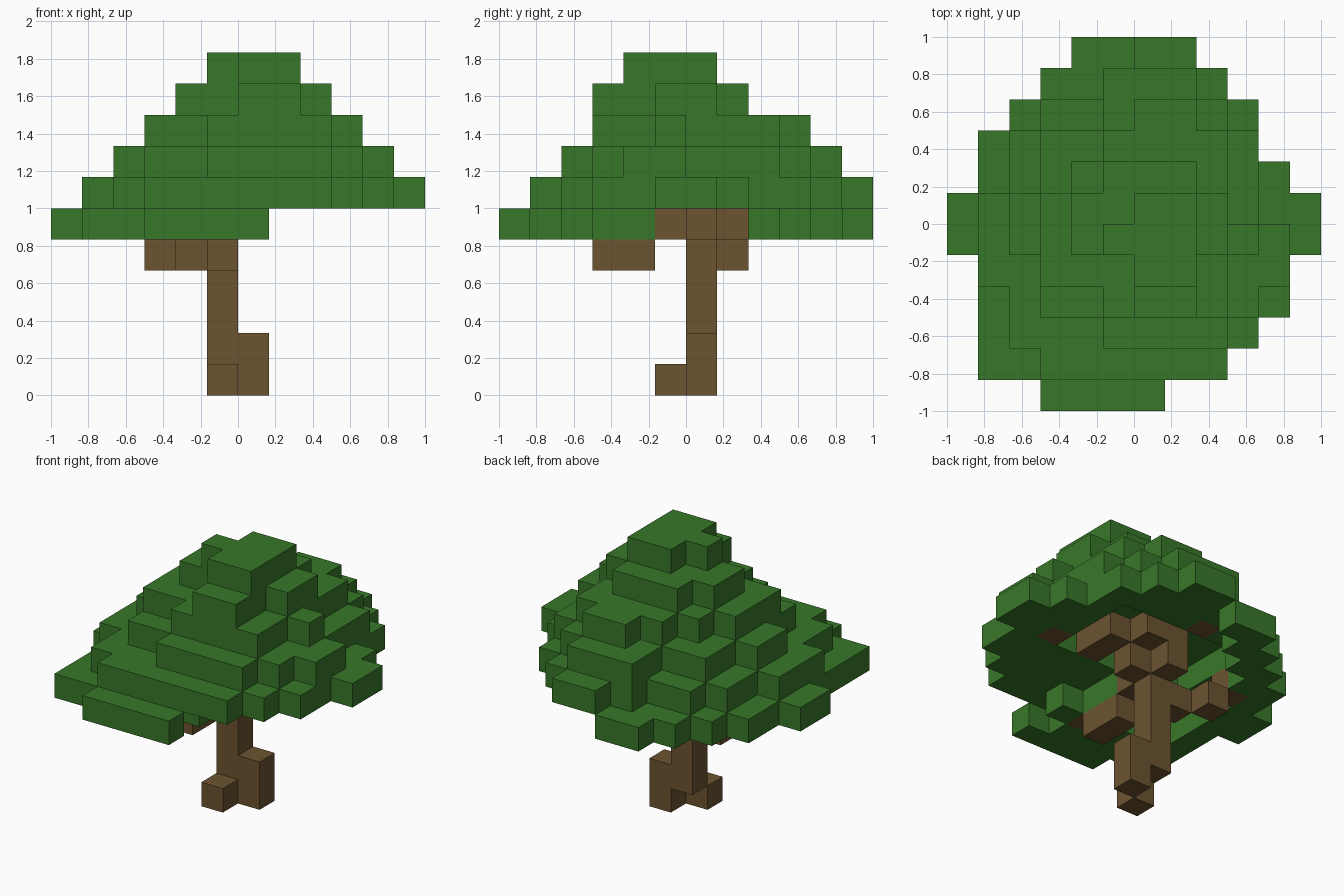
import bpy
import bmesh
import math
from mathutils import Vector

UNIT = 1 / 6  # edge length of one block
SIDES = [Vector(d) for d in ((1, 0, 0), (-1, 0, 0), (0, 1, 0), (0, -1, 0), (0, 0, 1), (0, 0, -1))]


def make_material(name, colour):
    material = bpy.data.materials.new(name)
    material.use_nodes = True
    material.diffuse_color = colour
    material.node_tree.nodes["Principled BSDF"].inputs["Base Color"].default_value = colour
    return material


def cells_in(x0, y0, z0, x1, y1, z1):
    """All block positions inside a box given in block units."""
    return {(x, y, z) for x in range(x0, x1) for y in range(y0, y1) for z in range(z0, z1)}


def layer(level, *rectangles):
    """One block-high slab made from overlapping rectangles."""
    cells = set()
    for x0, y0, x1, y1 in rectangles:
        cells |= cells_in(x0, y0, level, x1, y1, level + 1)
    return cells


def build_blocks(name, cells, solid, material):
    """Skin the exposed sides of the cells, then merge flat areas."""
    bm = bmesh.new()
    for cell in sorted(cells):
        centre = Vector(cell) + Vector((0.5, 0.5, 0.5))
        for side in SIDES:
            if tuple(int(c) for c in Vector(cell) + side) in solid:
                continue
            across = Vector((side.y, side.z, side.x))
            up = side.cross(across)
            corners = [centre + (side + across * a + up * b) / 2
                       for a, b in ((-1, -1), (1, -1), (1, 1), (-1, 1))]
            bm.faces.new([bm.verts.new(corner * UNIT) for corner in corners])
    bmesh.ops.remove_doubles(bm, verts=bm.verts[:], dist=UNIT / 100)
    bmesh.ops.dissolve_limit(bm, angle_limit=math.radians(1), verts=bm.verts[:], edges=bm.edges[:])
    mesh = bpy.data.meshes.new(name)
    bm.to_mesh(mesh)
    bm.free()
    mesh.materials.append(material)
    bpy.context.collection.objects.link(bpy.data.objects.new(name, mesh))


default_cube = bpy.data.objects.get("Cube")
if default_cube:
    bpy.data.objects.remove(default_cube, do_unlink=True)

leaf_green = make_material("leaf green", (0.039, 0.186, 0.022, 1))
bark_brown = make_material("bark brown", (0.150, 0.087, 0.030, 1))

# Trunk, roots and stepped branches
wood = {
    "trunk": cells_in(-1, 0, 1, 0, 1, 6),
    "tall_root": cells_in(0, 0, 0, 1, 1, 2),
    "small_root": cells_in(-1, -1, 0, 0, 0, 1),
    "front_branch": (cells_in(-1, -1, 5, 0, 0, 6) | cells_in(-1, -3, 4, 0, -1, 5)
                     | cells_in(-1, -4, 5, 0, -3, 6)),
    "right_branch": (cells_in(-2, 0, 4, -1, 1, 5) | cells_in(-3, 1, 4, -2, 2, 5)
                     | cells_in(-4, 1, 5, -3, 2, 6)),
    "left_branch": (cells_in(0, 0, 5, 1, 1, 6) | cells_in(1, -1, 6, 2, 1, 7)
                    | cells_in(3, -1, 6, 4, 0, 7)),
    "back_branch": (cells_in(-1, 1, 5, 0, 2, 6) | cells_in(-1, 1, 6, 1, 2, 7)
                    | cells_in(-1, 3, 6, 0, 4, 7)),
}
wood_cells = set().union(*wood.values())

# Canopy: drooping right rim, hollow skirt, then shrinking tiers
rim = layer(5, (-6, -1, -4, 1), (-5, -5, -4, 3), (-3, -6, 1, -5), (-5, -5, 0, -4),
            (-4, -4, 1, -3), (-4, 2, -3, 4), (-3, 3, -2, 4), (-3, 4, -1, 5), (-2, 5, 0, 6),
            (-2, -3, 0, -1))
skirt = layer(6, (-4, -4, 4, 3), (-3, 3, 4, 4), (-3, -5, 3, -4), (-5, -2, -4, 1),
              (4, -3, 5, 2), (5, -1, 6, 1), (-1, 4, 3, 5), (0, 5, 2, 6))
skirt -= layer(6, (-3, -1, 3, 3))
tiers = (
    layer(7, (-3, -3, 4, 3), (-4, -1, -3, 1), (-1, -4, 3, -3), (4, -2, 5, 0),
          (-1, 3, 3, 4), (-1, 4, 2, 5))
    | layer(8, (-3, -2, 3, 1), (-2, 1, 3, 2), (-1, 2, 3, 3), (-1, -3, 3, -2),
            (3, -1, 4, 0), (0, 3, 2, 4))
    | layer(9, (-2, -1, 2, 1), (-1, 1, 2, 2), (0, -3, 2, -1), (2, -1, 3, 1))
    | layer(10, (0, -2, 2, 1), (-1, -1, 0, 0))
)
leaf_cells = (rim | skirt | tiers) - wood_cells

everything = leaf_cells | wood_cells
build_blocks("canopy", leaf_cells, everything, leaf_green)
for part_name, part_cells in wood.items():
    build_blocks(part_name, part_cells, everything, bark_brown)
